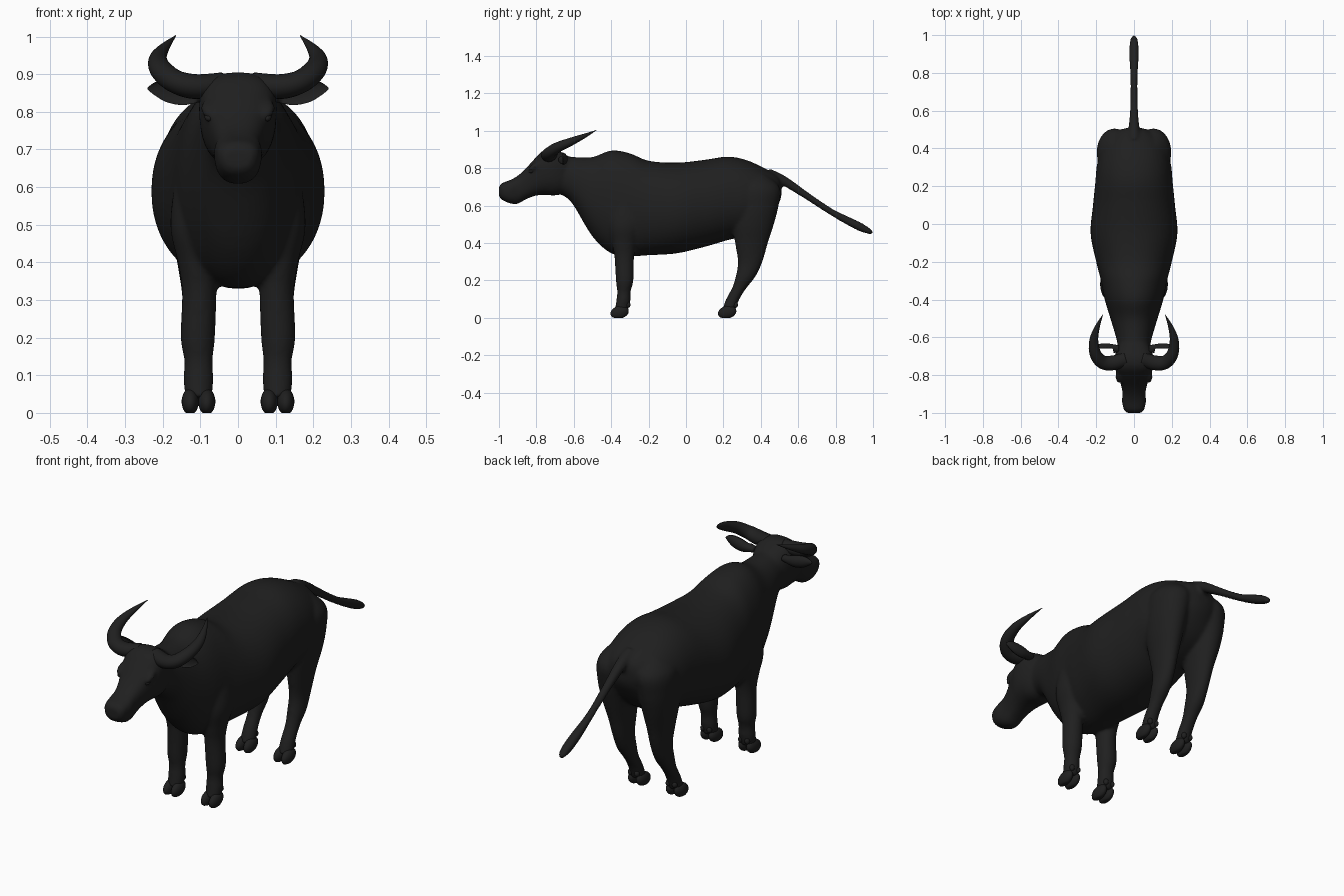
import bpy
import bmesh
import math
from mathutils import Vector, Matrix

cube = bpy.data.objects.get("Cube")
if cube:
    bpy.data.objects.remove(cube, do_unlink=True)

# One dark hide colour
hide = bpy.data.materials.new("charcoal_hide")
hide.use_nodes = True
colour = (0.014, 0.014, 0.014, 1)
hide.diffuse_color = colour
bsdf = hide.node_tree.nodes["Principled BSDF"]
bsdf.inputs["Base Color"].default_value = colour
bsdf.inputs["Roughness"].default_value = 0.8

X, Y, Z = Vector((1, 0, 0)), Vector((0, 1, 0)), Vector((0, 0, 1))
FRAMES = {"x": (Y, Z), "y": (X, Z), "z": (X, Y)}


def smooth_rows(rows, steps):
    """Catmull-Rom interpolation through rows of numbers."""
    out = []
    for i in range(len(rows) - 1):
        p = [rows[min(max(i + k, 0), len(rows) - 1)] for k in (-1, 0, 1, 2)]
        for s in range(steps):
            t = s / steps
            out.append([b + t / 2 * (c - a + t * (2 * a - 5 * b + 4 * c - d
                        + t * (3 * (b - c) + d - a)))
                        for a, b, c, d in zip(*p)])
    return out + [list(rows[-1])]


def loft(bm, rows, axis, side=1, power=2, taper=0, steps=5, count=28):
    """Rows are x, y, z, radius, radius; axis 'free' follows the path."""
    rows = smooth_rows(rows, steps)
    centres = [Vector((r[0] * side, r[1], r[2])) for r in rows]
    rings = []
    for i, (c, r) in enumerate(zip(centres, rows)):
        if axis == "free":
            t = centres[min(i + 1, len(rows) - 1)] - centres[max(i - 1, 0)]
            u = t.cross(Z).normalized()
            v = u.cross(t).normalized()
        else:
            u, v = FRAMES[axis]
        ring = []
        for k in range(count):
            a = math.tau * k / count
            ca, sa = [math.copysign(abs(q) ** (2 / power), q)
                      for q in (math.cos(a), math.sin(a))]
            ring.append(bm.verts.new(
                c + u * max(r[3], 0.001) * ca * (1 + taper * sa)
                + v * max(r[4], 0.001) * sa))
        rings.append(ring)
    for lo, hi in zip(rings, rings[1:]):
        for k in range(count):
            n = (k + 1) % count
            bm.faces.new((lo[k], lo[n], hi[n], hi[k]))
    bm.faces.new(rings[0][::-1])
    bm.faces.new(rings[-1])


def ball(bm, centre, size, tilt=0):
    mat = (Matrix.Translation(centre) @ Matrix.Rotation(tilt, 4, "X")
           @ Matrix.Diagonal((*size, 1)))
    bmesh.ops.create_uvsphere(bm, u_segments=20, v_segments=12,
                              radius=1, matrix=mat)


def finish(bm, name, mirror=False):
    bmesh.ops.recalc_face_normals(bm, faces=bm.faces)
    for f in bm.faces:
        f.smooth = True
    mesh = bpy.data.meshes.new(name)
    bm.to_mesh(mesh)
    bm.free()
    mesh.materials.append(hide)
    ob = bpy.data.objects.new(name, mesh)
    bpy.context.collection.objects.link(ob)
    if mirror:
        ob.modifiers.new("Mirror", "MIRROR").use_mirror_merge = False
    return ob


def slices(rows):
    """Turn y, bottom, top, half width into loft rows."""
    return [(0, y, (lo + hi) / 2, w, (hi - lo) / 2) for y, lo, hi, w in rows]


# Trunk and neck
body = bmesh.new()
loft(body, slices([
    (-.72, .68, .85, .07), (-.65, .65, .865, .085), (-.6, .6, .86, .095),
    (-.5, .435, .86, .125), (-.4, .345, .895, .155), (-.3, .33, .88, .175),
    (-.2, .335, .84, .2), (-.05, .345, .83, .23), (.1, .38, .845, .217),
    (.22, .415, .862, .205), (.32, .44, .845, .195), (.42, .5, .8, .165),
    (.49, .6, .76, .09), (.51, .65, .72, .03)]),
    "y", power=2.15, count=48)

# Head with nostril wings and brows
loft(body, slices([
    (-1, .65, .7, .035), (-.985, .632, .72, .052), (-.94, .612, .737, .063),
    (-.9, .61, .76, .06), (-.86, .632, .795, .066), (-.81, .652, .85, .083),
    (-.76, .658, .897, .1), (-.7, .655, .903, .1), (-.64, .67, .87, .08),
    (-.6, .7, .84, .04)]), "y", power=2.6, taper=.1, count=40)
for side in (-1, 1):
    ball(body, (side * .034, -.97, .69), (.024, .026, .024))
    ball(body, (side * .076, -.81, .81), (.024, .04, .016), .6)

# Legs
front_leg = [
    (.12, -.31, .64, .045, .08), (.122, -.32, .5, .058, .09),
    (.11, -.33, .4, .05, .065), (.103, -.33, .32, .046, .052),
    (.107, -.328, .2, .046, .047), (.105, -.332, .14, .038, .036),
    (.105, -.335, .09, .04, .038), (.105, -.345, .04, .036, .036)]
hind_leg = [
    (.09, .36, .78, .03, .05), (.1, .38, .7, .09, .12),
    (.11, .375, .6, .085, .12), (.112, .36, .5, .072, .11),
    (.108, .35, .4, .054, .088), (.105, .343, .3, .042, .066),
    (.105, .318, .22, .04, .053), (.105, .285, .16, .033, .039),
    (.105, .25, .1, .034, .036), (.105, .228, .04, .036, .036)]
for side in (-1, 1):
    loft(body, front_leg, "z", side)
    loft(body, hind_leg, "z", side)

# Tail with a thicker tuft
loft(body, [
    (0, .44, .77, .03, .03), (0, .52, .735, .028, .026),
    (0, .64, .657, .02, .02), (0, .77, .571, .019, .018),
    (0, .87, .517, .026, .022), (0, .94, .482, .026, .022),
    (0, .985, .46, .018, .014), (0, 1, .452, .008, .006)], "free", count=16)

# Blend the overlapping volumes into one skin
skin = finish(body, "body")
remesh = skin.modifiers.new("Blend", "REMESH")
remesh.mode = "VOXEL"
remesh.voxel_size = .009
remesh.use_smooth_shade = True
relax = skin.modifiers.new("Relax", "SMOOTH")
relax.factor = .5
relax.iterations = 6

# Horns sweeping out, back and in
horn = bmesh.new()
loft(horn, [
    (.04, -.715, .875, .036, .03), (.11, -.735, .867, .039, .033),
    (.165, -.732, .88, .036, .031), (.203, -.69, .91, .031, .028),
    (.213, -.62, .94, .024, .022), (.196, -.55, .97, .014, .013),
    (.165, -.48, 1.003, .001, .001)], "free", steps=7, count=20)
finish(horn, "horns", True)

# Cupped ears
ear = bmesh.new()
ear_y = -.66
loft(ear, [
    (.08, ear_y, .845, .018, .014), (.115, ear_y, .845, .024, .022),
    (.15, ear_y, .848, .028, .03), (.19, ear_y, .855, .024, .029),
    (.22, ear_y, .861, .015, .018), (.24, ear_y, .862, .003, .003)],
    "x", count=24)
for v in ear.verts:
    if v.co.y < ear_y and v.co.x > .11:
        v.co.y = ear_y + (ear_y - v.co.y) * .5
finish(ear, "ears", True)

# Eyes
eye = bmesh.new()
ball(eye, (.077, -.825, .787), (.012, .016, .011), .5)
finish(eye, "eyes", True)

# Cloven hooves with dewclaws
for name, y in (("front_hooves", -.355), ("hind_hooves", .22)):
    hoof = bmesh.new()
    for toe in (-1, 1):
        ball(hoof, (.105 + toe * .022, y, .03), (.023, .05, .034), .25)
        ball(hoof, (.105 + toe * .018, y + .045, .07), (.012, .013, .016))
    for v in hoof.verts:
        v.co.z = max(v.co.z, 0)
    finish(hoof, name, True)
